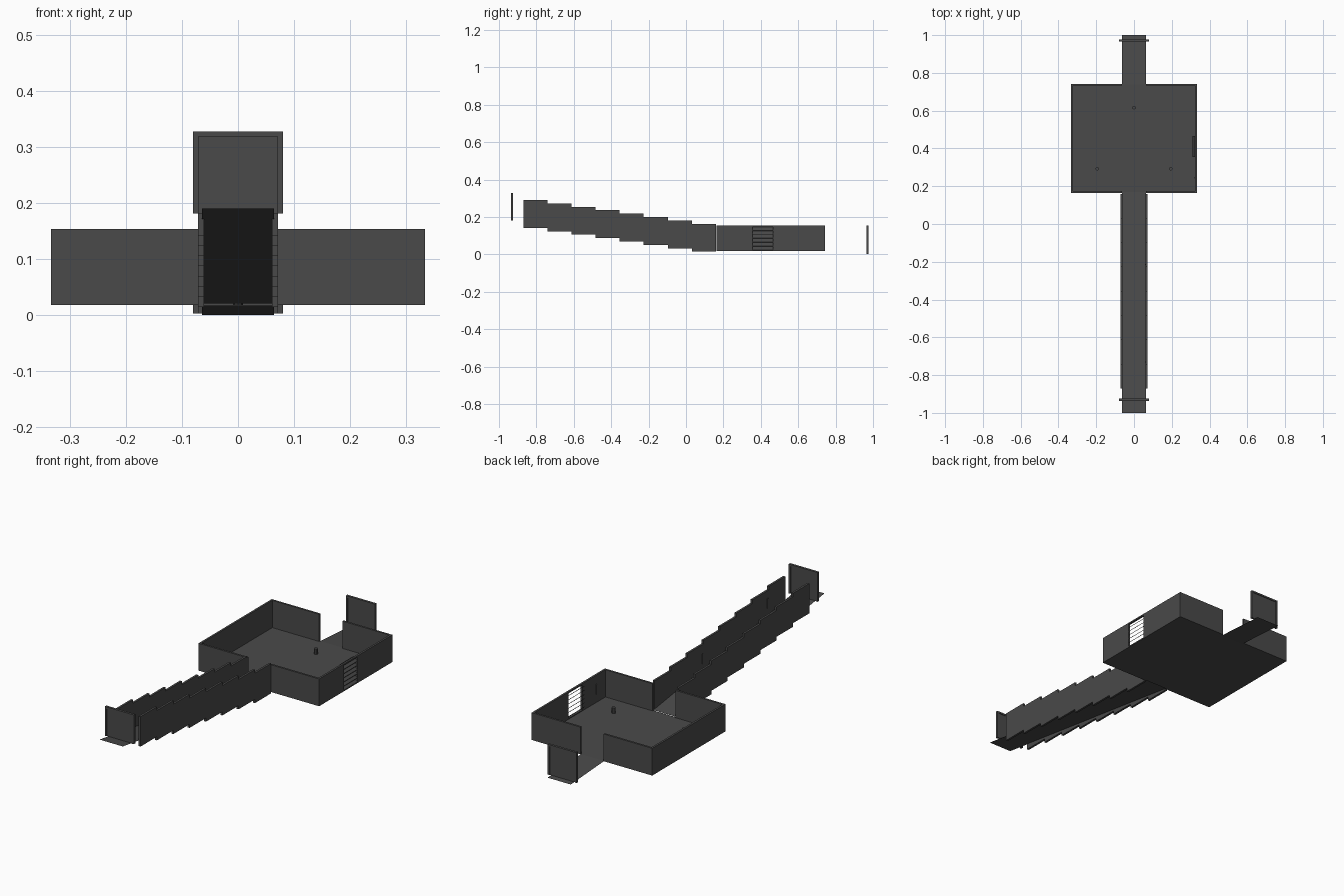
import bpy, math

if "Cube" in bpy.data.objects:
    bpy.data.objects.remove(bpy.data.objects["Cube"])

stone = bpy.data.materials.new("dark_grey_stone")
stone.diffuse_color = (0.068, 0.068, 0.068, 1)
stone.use_nodes = True
stone.node_tree.nodes["Principled BSDF"].inputs["Base Color"].default_value = stone.diffuse_color


def mesh_object(name, verts, faces):
    me = bpy.data.meshes.new(name)
    me.from_pydata(verts, [], faces)
    me.materials.append(stone)
    ob = bpy.data.objects.new(name, me)
    bpy.context.collection.objects.link(ob)
    return ob


def box(name, x0, x1, y0, y1, z0, z1):
    v = [(x, y, z) for z in (z0, z1) for x, y in ((x0, y0), (x1, y0), (x1, y1), (x0, y1))]
    f = [(3, 2, 1, 0), (4, 5, 6, 7), (0, 1, 5, 4), (1, 2, 6, 5), (2, 3, 7, 6), (3, 0, 4, 7)]
    return mesh_object(name, v, f)


def sheet(name, half, y0, z0, y1, z1):
    """Thin floor sheet, possibly sloping along y."""
    return mesh_object(name, [(-half, y0, z0), (half, y0, z0), (half, y1, z1), (-half, y1, z1)],
                       [(0, 1, 2, 3)])


BASE, TOP, T = 0.018, 0.154, 0.010

# Floors: room, long ramp in front, short ramp behind
sheet("room_floor", 0.328, 0.168, BASE, 0.738, BASE)
sheet("front_ramp", 0.064, -1.0, 0.19, 0.17, 0.021)
sheet("back_ramp", 0.064, 0.735, 0.017, 1.0, 0.0)

# Room walls: front and back halves leave a doorway
for side, s in (("left", -1), ("right", 1)):
    a, b = sorted((s * 0.064, s * 0.333))
    box("front_wall_" + side, a, b, 0.164, 0.164 + T, BASE, TOP)
    box("back_wall_" + side, a, b, 0.732, 0.732 + T, BASE, TOP)
box("left_wall", -0.333, -0.323, 0.164, 0.742, BASE, TOP)

# Right wall with a window opening
WY0, WY1, WZ0, WZ1 = 0.355, 0.466, 0.022, 0.147
box("right_wall_front", 0.323, 0.333, 0.164, WY0, BASE, TOP)
box("right_wall_back", 0.323, 0.333, WY1, 0.742, BASE, TOP)
box("window_sill", 0.323, 0.333, WY0, WY1, BASE, WZ0)
box("window_lintel", 0.323, 0.333, WY0, WY1, WZ1, TOP)

# Tilted louvre slats, outer edge low
n = 6
step = (WZ1 - WZ0) / n
for i in range(n):
    z = WZ0 + i * step
    t = 0.002
    v = [(x, y, zz + d) for y in (WY0, WY1)
         for x, zz, d in ((0.333, z, 0), (0.311, z + step - t, 0),
                          (0.311, z + step - t, t), (0.333, z, t))]
    mesh_object("window_slat", v, [(0, 1, 2, 3), (7, 6, 5, 4), (0, 4, 5, 1),
                                   (1, 5, 6, 2), (2, 6, 7, 3), (3, 7, 4, 0)])

# Stepped walls along the front ramp
seg, rise = 1.03 / 8, 0.0182
for i in range(8):
    y0 = -0.87 + i * seg
    z0 = 0.0145 + (7 - i) * rise
    for s in (-1, 1):
        a, b = sorted((s * 0.061, s * 0.0715))
        box("ramp_wall", a, b, y0, y0 + seg, z0, z0 + 0.149)

# End doors: a frame around a slightly recessed panel
for name, y, z in (("front_door", -0.93, 0.181), ("back_door", 0.971, 0.003)):
    h = 0.146 if name == "front_door" else 0.151
    box(name + "_panel", -0.071, 0.071, y - 0.003, y + 0.003, z, z + h - 0.009)
    for s in (-1, 1):
        a, b = sorted((s * 0.070, s * 0.080))
        box(name + "_jamb", a, b, y - 0.006, y + 0.006, z, z + h)
    box(name + "_lintel", -0.070, 0.070, y - 0.006, y + 0.006, z + h - 0.009, z + h)

# Small plates on the inside of the right-hand walls
for x, y, z in ((0.058, -0.73, 0.21), (0.058, -0.215, 0.13), (0.320, 0.245, 0.085)):
    box("wall_plate", x, x + 0.004, y - 0.003, y + 0.003, z - 0.025, z + 0.025)

# Three small posts on the room floor
for x, y in ((0, 0.615), (-0.195, 0.292), (0.195, 0.292)):
    bpy.ops.mesh.primitive_cylinder_add(vertices=8, radius=0.009, depth=0.028,
                                        location=(x, y, BASE + 0.014))
    post = bpy.context.object
    post.name = "floor_post"
    post.data.materials.append(stone)
